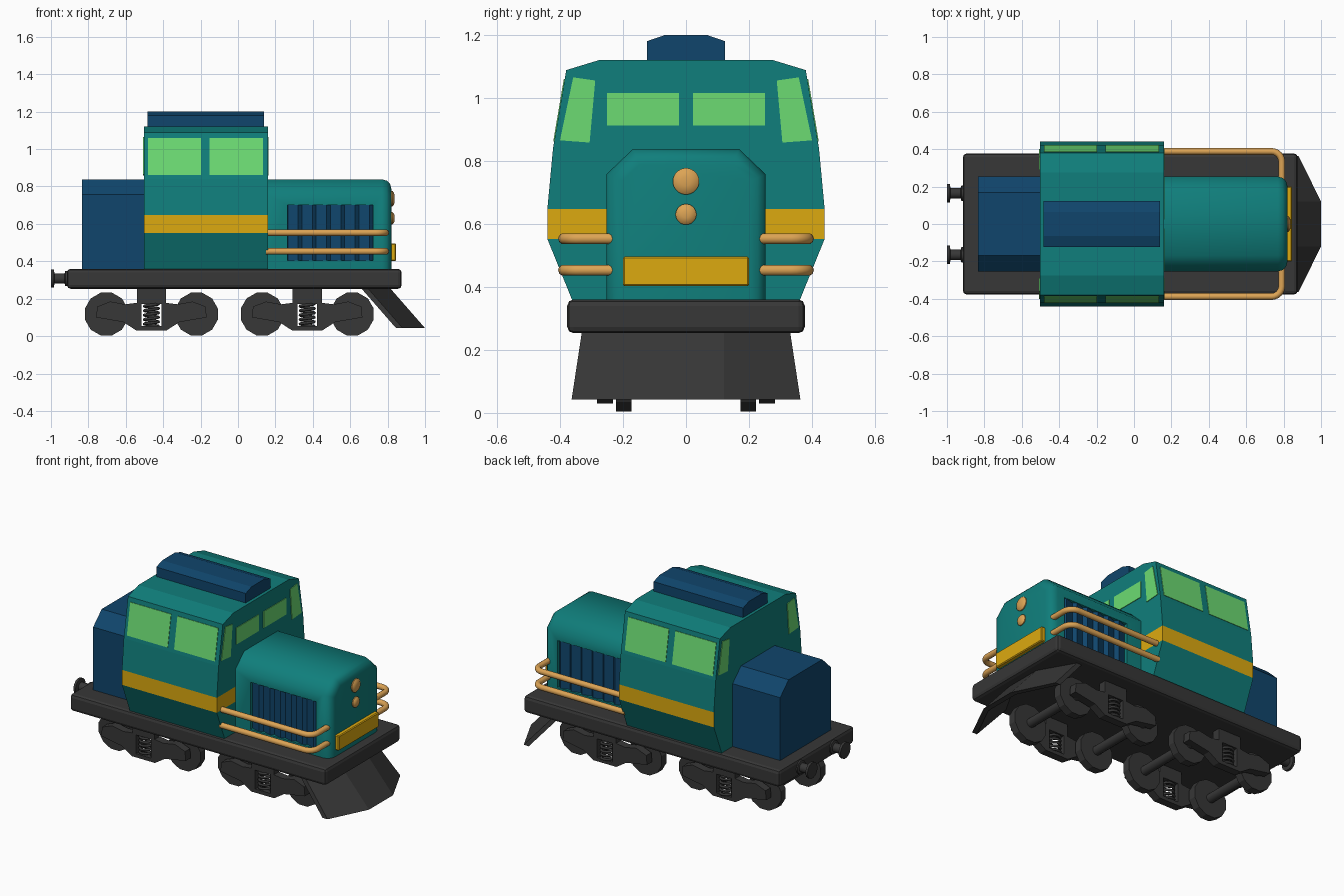
import bpy, bmesh, math
from mathutils import Vector

if "Cube" in bpy.data.objects:
    bpy.data.objects.remove(bpy.data.objects["Cube"])


def material(name, rgb):
    m = bpy.data.materials.new(name)
    m.diffuse_color = (*rgb, 1)
    m.use_nodes = True
    m.node_tree.nodes["Principled BSDF"].inputs["Base Color"].default_value = m.diffuse_color
    return m


TEAL = material("teal paint", (0.005, 0.21, 0.2))
NAVY = material("navy paint", (0.005, 0.06, 0.15))
GREY = material("dark grey metal", (0.038, 0.038, 0.038))
YELLOW = material("yellow paint", (0.72, 0.4, 0.005))
GREEN = material("green glass", (0.15, 0.71, 0.17))
TAN = material("tan brass", (0.72, 0.37, 0.09))


def finish(name, bm, mat, smooth=None):
    bmesh.ops.recalc_face_normals(bm, faces=bm.faces)
    me = bpy.data.meshes.new(name)
    bm.to_mesh(me)
    bm.free()
    me.materials.append(mat)
    ob = bpy.data.objects.new(name, me)
    bpy.context.collection.objects.link(ob)
    if smooth:
        smooth_by_angle(ob, smooth)
    return ob


def select(ob):
    bpy.ops.object.select_all(action='DESELECT')
    ob.select_set(True)
    bpy.context.view_layer.objects.active = ob


def smooth_by_angle(ob, deg):
    select(ob)
    bpy.ops.object.shade_smooth_by_angle(angle=math.radians(deg))


def prism_bm(pts, axis, a, b):
    """Extrude a 2D outline along an axis from a to b."""
    place = {'x': lambda u, v, w: (w, u, v), 'y': lambda u, v, w: (u, w, v),
             'z': lambda u, v, w: (u, v, w)}[axis]
    bm = bmesh.new()
    face = bm.faces.new([bm.verts.new(place(u, v, a)) for u, v in pts])
    ext = bmesh.ops.extrude_face_region(bm, geom=[face])['geom']
    move = Vector(place(0, 0, b - a))
    bmesh.ops.translate(bm, vec=move, verts=[v for v in ext if isinstance(v, bmesh.types.BMVert)])
    bmesh.ops.recalc_face_normals(bm, faces=bm.faces)
    return bm


def prism(name, pts, axis, a, b, mat, bevel=0, segments=2):
    ob = finish(name, prism_bm(pts, axis, a, b), mat)
    if bevel:
        m = ob.modifiers.new("bevel", 'BEVEL')
        m.width, m.segments = bevel, segments
    return ob


def rect(u0, u1, v0, v1):
    return [(u0, v0), (u1, v0), (u1, v1), (u0, v1)]


def sym(half):
    """Mirror a half outline (u > 0) into a closed outline."""
    return half + [(-u, v) for u, v in reversed(half)]


def lathe(name, profile, centre, axis, sides, mat, smooth=None):
    """Turn (radius, offset) pairs around a line along x or y."""
    bm = bmesh.new()
    rings = []
    for r, h in profile:
        ring = []
        for i in range(sides):
            t = 2 * math.pi * (i + 0.5) / sides
            c, s = r * math.cos(t), r * math.sin(t)
            off = (h, c, s) if axis == 'x' else (c, h, s)
            ring.append(bm.verts.new(Vector(centre) + Vector(off)))
        rings.append(ring)
    for p, q in zip(rings, rings[1:]):
        for i in range(sides):
            j = (i + 1) % sides
            bm.faces.new((p[i], p[j], q[j], q[i]))
    bm.faces.new(rings[0])
    bm.faces.new(rings[-1])
    return finish(name, bm, mat, smooth)


def tube(name, pts, radius, mat, res=3):
    cu = bpy.data.curves.new(name, 'CURVE')
    cu.dimensions = '3D'
    cu.bevel_depth, cu.bevel_resolution, cu.use_fill_caps = radius, res, True
    sp = cu.splines.new('POLY')
    sp.points.add(len(pts) - 1)
    for p, co in zip(sp.points, pts):
        p.co = (*co, 1)
    sp.use_smooth = True
    cu.materials.append(mat)
    ob = bpy.data.objects.new(name, cu)
    bpy.context.collection.objects.link(ob)


# Running frame
prism("frame", rect(-0.915, 0.875, -0.377, 0.377), 'z', 0.253, 0.36, GREY, 0.02)

# Cab with the stripe cut in on the sides and front
cab_half = [(0.36, 0.355), (0.44, 0.552), (0.44, 0.647), (0.422, 0.84), (0.38, 1.088), (0.275, 1.12)]
bm = prism_bm(sym(cab_half), 'x', -0.503, 0.16)
for z in (0.552, 0.647):
    bmesh.ops.bisect_plane(bm, geom=bm.verts[:] + bm.edges[:] + bm.faces[:],
                           plane_co=(0, 0, z), plane_no=(0, 0, 1), dist=1e-4)
cab = finish("cab", bm, TEAL)
cab.data.materials.append(YELLOW)
for f in cab.data.polygons:
    if 0.56 < f.center.z < 0.64 and f.normal.x > -0.5:
        f.material_index = 1
prism("roof_box", sym([(0.123, 1.11), (0.123, 1.18), (0.065, 1.2)]), 'x', -0.485, 0.14, NAVY)

# Cab windows: thin plates
side_y = lambda z: 0.422 - (z - 0.84) * 0.042 / 0.248
for s, side in ((1, "back"), (-1, "front")):
    for k, x0 in enumerate((-0.482, -0.152)):
        bm = bmesh.new()
        f = bm.faces.new([bm.verts.new((x, s * (side_y(z) - 0.003), z))
                          for x, z in rect(x0, x0 + 0.285, 0.862, 1.06)])
        ext = bmesh.ops.extrude_face_region(bm, geom=[f])['geom']
        bmesh.ops.translate(bm, vec=(0, s * 0.006, 0),
                            verts=[v for v in ext if isinstance(v, bmesh.types.BMVert)])
        finish(f"side_window_{side}_{k}", bm, GREEN)
    corner = [(0.4 * s, 0.865), (0.358 * s, 1.065), (0.288 * s, 1.055), (0.306 * s, 0.858)]
    prism(f"corner_window_{side}", corner, 'x', 0.158, 0.164, GREEN)
    prism(f"rear_corner_window_{side}", corner, 'x', -0.507, -0.501, GREEN)
    prism(f"nose_window_{side}", rect(0.023 * s, 0.25 * s, 0.912, 1.016), 'x', 0.158, 0.164, GREEN)

# Rear tank and engine hood share a chamfered section
section = sym([(0.253, 0.355), (0.253, 0.757), (0.168, 0.838)])
prism("rear_tank", section, 'x', -0.835, -0.5, NAVY)
bm = prism_bm(section, 'x', 0.15, 0.82)
rim = [e for e in bm.edges if all(v.co.x > 0.8 for v in e.verts) and max(v.co.z for v in e.verts) > 0.4]
bmesh.ops.bevel(bm, geom=rim, offset=0.05, segments=3, profile=0.5, affect='EDGES')
hood = finish("hood", bm, TEAL)

# Grille recesses with upright angled slats
for s, side in ((1, "back"), (-1, "front")):
    cutter = prism("cutter", rect(0.265, 0.722, 0.405, 0.702), 'y', s * 0.228, s * 0.3, TEAL)
    cutter.hide_render = True
    m = hood.modifiers.new("recess", 'BOOLEAN')
    m.operation, m.object, m.solver = 'DIFFERENCE', cutter, 'EXACT'
    select(hood)
    bpy.ops.object.modifier_apply(modifier=m.name)
    bpy.data.objects.remove(cutter)
    n, step = 6, 0.457 / 6
    teeth = [(0.265, s * 0.222)]
    for i in range(n):
        x = 0.265 + i * step
        teeth += [(x + 0.001, s * 0.233), (x + step * 0.75, s * 0.251)]
    teeth += [(0.722, s * 0.233), (0.722, s * 0.222)]
    prism(f"grille_{side}", teeth, 'z', 0.405, 0.702, NAVY)
smooth_by_angle(hood, 50)

# Headlights and front plate
for z, r in ((0.735, 0.042), (0.63, 0.033)):
    lathe("headlight", [(r, -0.01), (r, 0.008), (r * 0.75, 0.016), (r * 0.35, 0.02)],
          (0.818, 0, z), 'x', 24, TAN, 40)
prism("front_plate", rect(-0.2, 0.2, 0.402, 0.496), 'x', 0.81, 0.845, YELLOW, 0.005, 1)

# Handrails wrapping the hood corners
for s in (1, -1):
    for z in (0.553, 0.453):
        bend = [(0.735 + 0.055 * math.sin(t), 0.333 + 0.055 * math.cos(t))
                for t in (i * math.pi / 12 for i in range(7))]
        path = [(0.15, 0.388)] + bend + [(0.79, 0.215)]
        tube("handrail", [(x, s * y, z) for x, y in path], 0.018, TAN)

# Rear buffers
for s in (1, -1):
    lathe("buffer", [(0.042, 0.02), (0.042, -0.008), (0.028, -0.012), (0.028, -0.066), (0.05, -0.07), (0.05, -0.085)],
          (-0.915, s * 0.165, 0.308), 'x', 16, GREY, 40)

# Plough: a folded sloping sheet
bm = bmesh.new()
top = [(0.69, 0.33), (0.81, 0.12), (0.81, -0.12), (0.69, -0.33)]
low = [(0.88, 0.363), (1.0, 0.12), (1.0, -0.12), (0.88, -0.363)]
rows = [[bm.verts.new((x - dx, y, z)) for x, y in pts]
        for pts, z, dx in ((top, 0.26, 0), (low, 0.043, 0), (low, 0.043, 0.035), (top, 0.26, 0.035))]
for a, b in zip(rows, rows[1:] + rows[:1]):
    for i in range(3):
        bm.faces.new((a[i], a[i + 1], b[i + 1], b[i]))
for i in (0, 3):
    bm.faces.new([r[i] for r in rows])
finish("plough", bm, GREY)

# Bogies: side frames with spring windows, springs, axles and wheels
outer = [(0.078, 0.265), (0.078, 0.178), (0.14, 0.17), (0.22, 0.185), (0.29, 0.158),
         (0.295, 0.1), (0.15, 0.075), (0.08, 0.03)]
hole = [(0.053, 0.053), (0.053, 0.172)]
for cx in (-0.463, 0.37):
    for s in (1, -1):
        for d in (1, -1):
            half = [(0, 0.265)] + outer + [(0, 0.03), (0, 0.053)] + hole + [(0, 0.172)]
            prism("bogie_frame", [(cx + d * u, v) for u, v in half], 'y', s * 0.232, s * 0.282, GREY)
        turns, n = 5, 80
        tube("spring", [(cx + 0.038 * math.cos(2 * math.pi * turns * i / n),
                         s * 0.257 + 0.03 * math.sin(2 * math.pi * turns * i / n),
                         0.053 + 0.119 * i / n) for i in range(n + 1)], 0.008, GREY, 1)
    for d in (1, -1):
        c = (cx + d * 0.241, 0, 0.118)
        lathe("axle", [(0.028, -0.245), (0.028, 0.245)], c, 'y', 12, GREY, 40)
        for s in (1, -1):
            lathe("wheel", [(0.118, s * 0.173), (0.118, s * 0.222)], c, 'y', 12, GREY)
